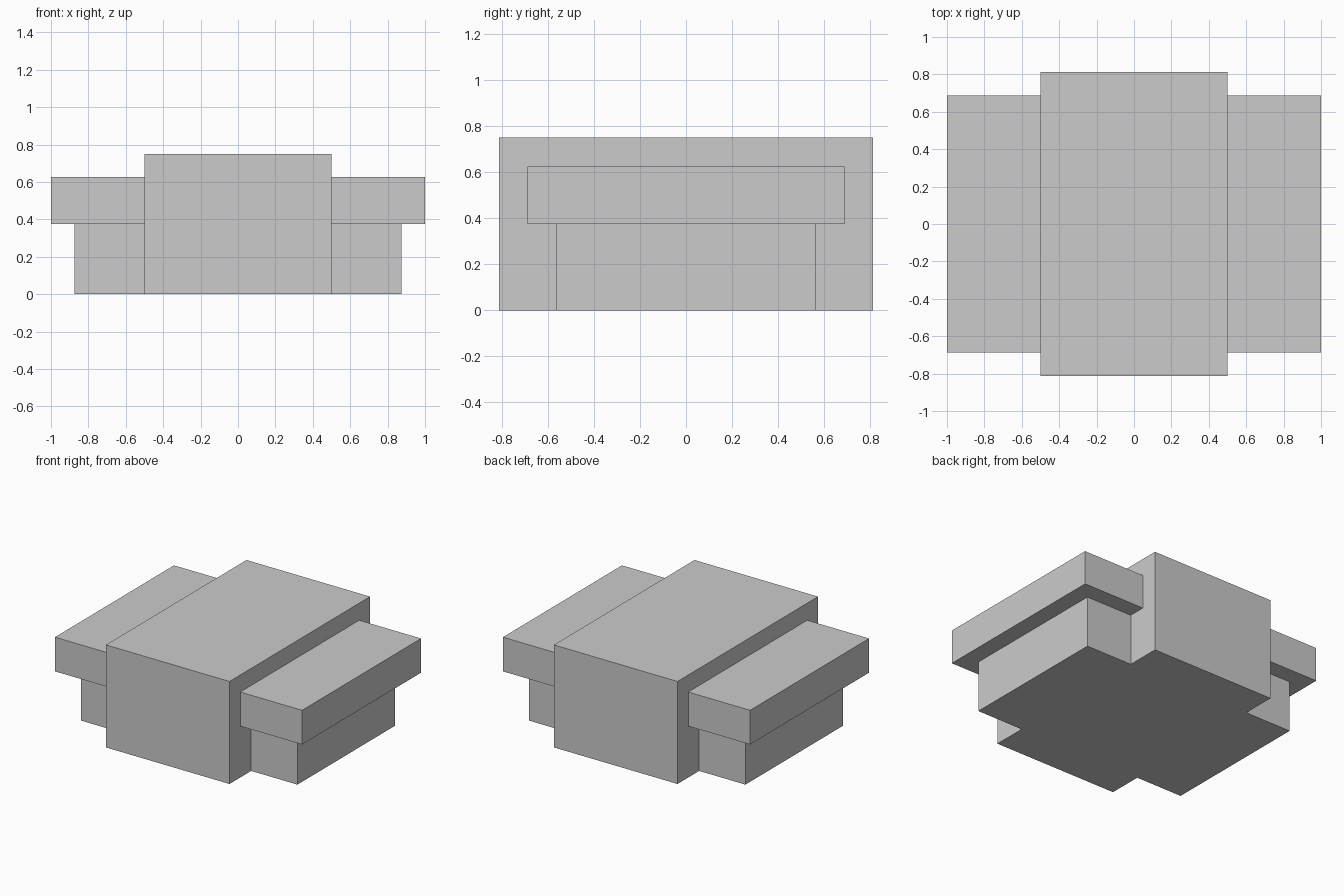
import bpy

if "Cube" in bpy.data.objects:
    bpy.data.objects.remove(bpy.data.objects["Cube"])


def box(name, width, depth, z0, z1):
    """Box centred on x and y, from z0 to z1."""
    bpy.ops.mesh.primitive_cube_add(size=1, location=(0, 0, (z0 + z1) / 2))
    obj = bpy.context.object
    obj.name = name
    obj.dimensions = (width, depth, z1 - z0)
    bpy.ops.object.transform_apply(location=True, rotation=False, scale=True)
    return obj


# Lower plinth and the overhanging side ledges, each running through the core
plinth = box("lower_plinth", 1.75, 1.125, 0, 0.375)
ledges = box("side_ledges", 2.0, 1.375, 0.375, 0.625)

# Tall central block
body = box("central_block", 1.0, 1.625, 0, 0.75)

# Fuse into one closed solid without inner walls
for part in (plinth, ledges):
    union = body.modifiers.new("join_" + part.name, 'BOOLEAN')
    union.operation = 'UNION'
    union.solver = 'EXACT'
    union.object = part
    bpy.context.view_layer.objects.active = body
    bpy.ops.object.modifier_apply(modifier=union.name)
    bpy.data.objects.remove(part)

body.name = "stepped_block"
